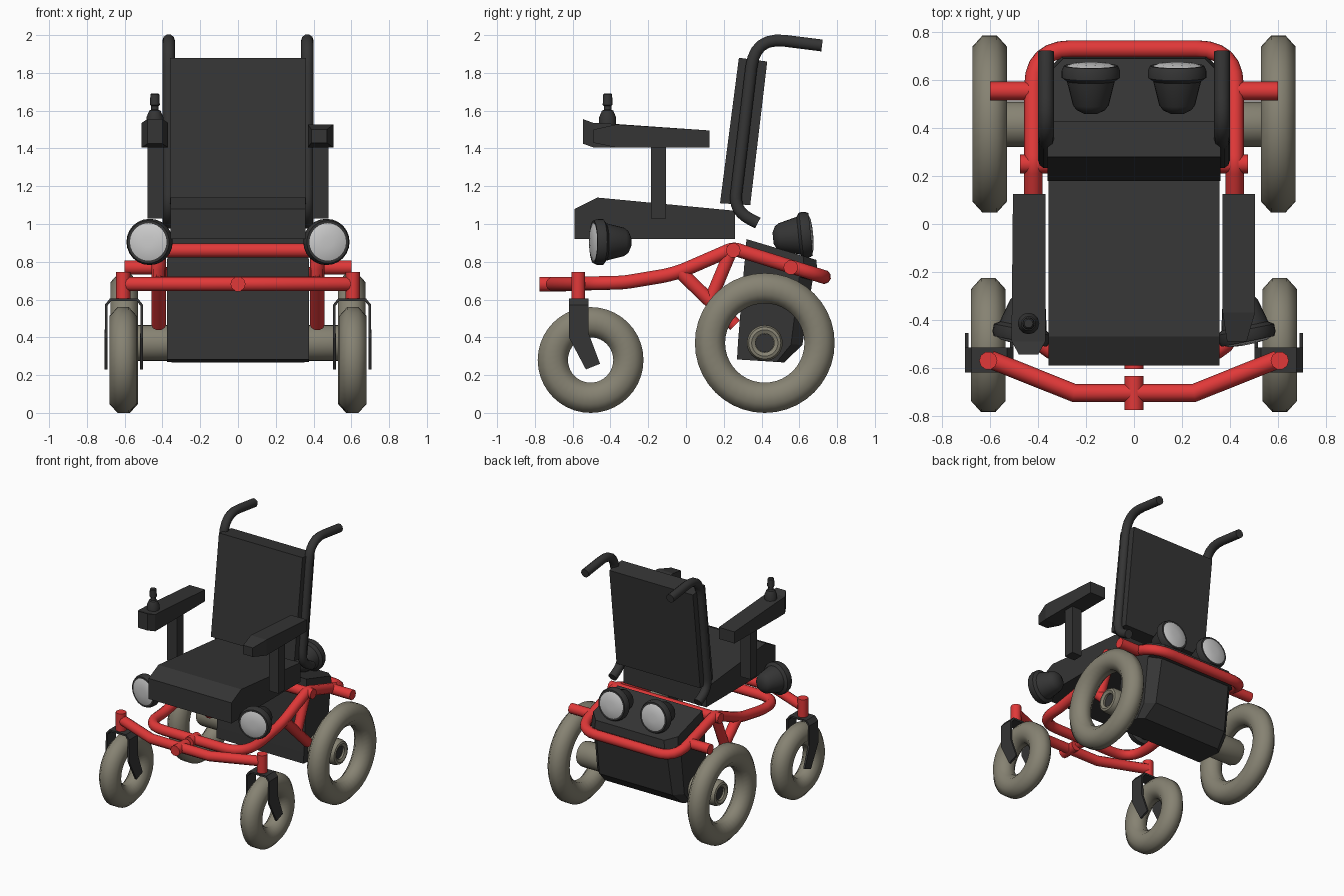
import bpy, bmesh, math
from math import pi, sin, cos
from mathutils import Vector, Matrix

if "Cube" in bpy.data.objects:
    bpy.data.objects.remove(bpy.data.objects["Cube"])


def material(name, c):
    m = bpy.data.materials.new(name)
    m.diffuse_color = (*c, 1)
    m.use_nodes = True
    m.node_tree.nodes["Principled BSDF"].inputs["Base Color"].default_value = m.diffuse_color
    return m


BLACK = material("black", (0.035, 0.035, 0.035))
RED = material("red", (0.75, 0.04, 0.04))
RUBBER = material("rubber", (0.24, 0.225, 0.17))
LENS = material("lens", (0.55, 0.55, 0.55))


def loft(name, rings, mat, smooth=None, closed=False, caps=True, matrix=None):
    """Skin a list of equal-length closed rings."""
    bm = bmesh.new()
    vs = [[bm.verts.new(p) for p in r] for r in rings]
    n, k = len(rings), len(rings[0])
    for i in range(n if closed else n - 1):
        a, b = vs[i], vs[(i + 1) % n]
        for j in range(k):
            bm.faces.new((a[j], a[(j + 1) % k], b[(j + 1) % k], b[j]))
    if caps and not closed:
        bm.faces.new(vs[0])
        bm.faces.new(vs[-1])
    bmesh.ops.recalc_face_normals(bm, faces=bm.faces)
    me = bpy.data.meshes.new(name)
    bm.to_mesh(me)
    bm.free()
    if matrix:
        me.transform(matrix)
    ob = bpy.data.objects.new(name, me)
    bpy.context.collection.objects.link(ob)
    me.materials.append(mat)
    if smooth:
        bpy.ops.object.select_all(action='DESELECT')
        ob.select_set(True)
        bpy.context.view_layer.objects.active = ob
        bpy.ops.object.shade_smooth_by_angle(angle=math.radians(smooth))
    return ob


def lathe(name, prof, mat, matrix, seg=32, smooth=35, closed=False):
    """Spin (height, radius) points around local z."""
    rings = [[(r * cos(2 * pi * i / seg), r * sin(2 * pi * i / seg), t)
              for i in range(seg)] for t, r in prof]
    return loft(name, rings, mat, smooth, closed, True, matrix)


def prism(name, yz, x0, x1, mat):
    return loft(name, [[(x, y, z) for y, z in yz] for x in (x0, x1)], mat)


def bars(name, stations, mat):
    """Rectangles (y, x0, x1, z0, z1) lofted along y."""
    return loft(name, [[(a, y, c), (b, y, c), (b, y, d), (a, y, d)]
                       for y, a, b, c, d in stations], mat)


def tube(name, pts, r, mat, fillets=None, closed=False):
    """Round tube along a path with filleted corners."""
    pts = [Vector(p) for p in pts]
    n, path = len(pts), []
    for i, p in enumerate(pts):
        f = fillets[i] if fillets else 0
        if f == 0 or (not closed and i in (0, n - 1)):
            path.append(p)
            continue
        u = (pts[i - 1] - p).normalized() * f
        w = (pts[(i + 1) % n] - p).normalized() * f
        for s in range(7):
            t = s / 6
            path.append(p + u * (1 - t) ** 2 + w * t ** 2)
    cu = bpy.data.curves.new(name, 'CURVE')
    cu.dimensions = '3D'
    cu.bevel_depth, cu.bevel_resolution, cu.use_fill_caps = r, 3, True
    sp = cu.splines.new('POLY')
    sp.points.add(len(path) - 1)
    for q, p in zip(sp.points, path):
        q.co = (*p, 1)
    sp.use_cyclic_u = closed
    sp.use_smooth = True
    cu.materials.append(mat)
    ob = bpy.data.objects.new(name, cu)
    bpy.context.collection.objects.link(ob)
    return ob


def place(x, y, z, rot=None):
    return Matrix.Translation((x, y, z)) @ (rot or Matrix())


def tyre(name, x, y, z, R):
    prof = [(0.078 * cos(a), R - 0.08 + 0.0866 * sin(a))
            for a in [pi / 8 + i * pi / 4 for i in range(8)]]
    lathe(name, prof, RUBBER, place(x, y, z, Matrix.Rotation(pi / 2, 4, 'Y')), 40, 60, True)


def lamp(name, m):
    lathe(name, [(-0.2, 0.03), (-0.185, 0.06), (-0.165, 0.075), (-0.065, 0.1),
                 (-0.05, 0.122), (-0.02, 0.122), (0, 0.113)], BLACK, m, 24)
    lathe(name + "_lens", [(-0.005, 0.111), (0.008, 0.08), (0.013, 0.03)], LENS, m, 24)


# seat and backrest
prism("seat", [(-0.59, 0.92), (-0.59, 1.08), (-0.47, 1.14), (0.26, 1.07), (0.26, 0.92)],
      -0.357, 0.357, BLACK)
prism("backrest", [(0.28, 1.88), (0.43, 1.86), (0.34, 1.10), (0.18, 1.11)], -0.36, 0.36, BLACK)

# battery box: six-sided sections (front y, rear y, front z, rear z, half width, rear chamfer)
rings = []
for yf, yr, zf, zr, w, c in [(0.27, 0.52, 0.283, 0.267, 0.375, 0.04),
                             (0.275, 0.616, 0.37, 0.36, 0.375, 0.06),
                             (0.31, 0.67, 0.80, 0.70, 0.375, 0.07),
                             (0.312, 0.70, 0.81, 0.70, 0.375, 0.07),
                             (0.32, 0.69, 0.92, 0.81, 0.365, 0.07)]:
    k = (zr - zf) / (yr - yf)
    rings.append([(x, y, zf + k * (y - yf)) for x, y in
                  [(-w, yf), (w, yf), (w, yr - c), (w - c, yr), (c - w, yr), (-w, yr - c)]])
loft("battery_box", rings, BLACK)

# frame loop with bumper, crossbar and centre clamps
half = [(0.42, -0.545, 0.685), (0.42, -0.33, 0.69), (0.42, -0.06, 0.735),
        (0.42, 0.25, 0.87), (0.42, 0.73, 0.72)]
loop = half + [(-x, y, z) for x, y, z in reversed(half)]
fl = [0.17, 0.04, 0.08, 0.03, 0.16]
tube("frame_loop", loop, 0.038, RED, fl + fl[::-1], True)
tube("front_bumper", [(-0.6, -0.565, 0.682), (-0.25, -0.705, 0.682), (0.25, -0.705, 0.682),
                      (0.6, -0.565, 0.682)], 0.038, RED)
tube("crossbar", [(-0.475, 0.25, 0.86), (0.475, 0.25, 0.86)], 0.039, RED)
tube("bumper_clamp", [(0, -0.775, 0.682), (0, -0.635, 0.682)], 0.04, RED)
tube("loop_clamp", [(0, -0.605, 0.685), (0, -0.5, 0.685)], 0.04, RED)

for s, side in ((-1, "left"), (1, "right")):
    # frame braces and axle stub
    tube(side + "_long_brace", [(s * 0.42, -0.03, 0.745), (s * 0.42, 0.26, 0.465)], 0.038, RED)
    tube(side + "_short_brace", [(s * 0.42, 0.235, 0.85), (s * 0.42, 0.13, 0.60)], 0.036, RED)
    tube(side + "_rear_stub", [(s * 0.42, 0.555, 0.77), (s * 0.6, 0.555, 0.77)], 0.039, RED)
    # wheels
    tyre(side + "_front_tyre", s * 0.608, -0.505, 0.28, 0.28)
    tyre(side + "_rear_tyre", s * 0.602, 0.417, 0.37, 0.37)
    out = Matrix.Rotation(s * pi / 2, 4, 'Y')
    lathe(side + "_hub", [(0.37, 0.095), (0.57, 0.095), (0.595, 0.085), (0.6, 0.07),
                          (0.59, 0.05), (0.55, 0.05)], RUBBER, place(0, 0.417, 0.37, out), 24)
    lathe(side + "_hub_core", [(0.37, 0.049), (0.575, 0.049)], BLACK,
          place(0, 0.417, 0.37, out), 24)
    # caster stem and fork
    tube(side + "_caster_stem", [(s * 0.608, -0.57, 0.6), (s * 0.608, -0.57, 0.745)], 0.038, RED)
    arm = [(0.094, -0.53, 0.23, -0.455, 0.26), (0.094, -0.62, 0.40, -0.515, 0.42),
           (0.094, -0.62, 0.57, -0.515, 0.57), (0.07, -0.62, 0.6, -0.515, 0.6)]
    arm += [(-a[0], *a[1:]) for a in reversed(arm)]
    bm = bmesh.new()
    rows = [(bm.verts.new((s * 0.604 + x, a, b)), bm.verts.new((s * 0.604 + x, c, d)))
            for x, a, b, c, d in arm]
    for p, q in zip(rows, rows[1:]):
        bm.faces.new((p[0], p[1], q[1], q[0]))
    me = bpy.data.meshes.new(side + "_fork")
    bm.to_mesh(me)
    bm.free()
    me.materials.append(BLACK)
    fork = bpy.data.objects.new(side + "_fork", me)
    bpy.context.collection.objects.link(fork)
    sol = fork.modifiers.new("thickness", 'SOLIDIFY')
    sol.thickness, sol.offset = 0.015, 0
    # push handle pole
    x = s * 0.367
    tube(side + "_handle_pole", [(x, 0.38, 1.005), (x, 0.255, 1.07), (x, 0.365, 1.99),
                                 (x, 0.72, 1.945)], 0.033, BLACK, [0, 0.09, 0.16, 0])
    # arm post
    prism(side + "_arm_post", [(-0.185, 1.03), (-0.105, 1.03), (-0.105, 1.42), (-0.185, 1.42)],
          s * 0.395, s * 0.48, BLACK)
    # lamps
    lamp(side + "_headlight", place(s * 0.475, -0.49, 0.905,
         Matrix.Rotation(s * 0.2, 4, 'Z') @ Matrix.Rotation(pi / 2, 4, 'X')))
    lamp(side + "_rear_lamp", place(s * 0.18, 0.66, 0.945, Matrix.Rotation(-pi / 2 + 0.1, 4, 'X')))

# armrests and joystick
bars("right_armrest", [(0.125, 0.37, 0.505, 1.405, 1.495), (-0.37, 0.37, 0.505, 1.405, 1.527),
                       (-0.49, 0.388, 0.47, 1.43, 1.50)], BLACK)
bars("left_armrest", [(0.125, -0.505, -0.37, 1.405, 1.495), (-0.38, -0.51, -0.37, 1.405, 1.53),
                      (-0.49, -0.51, -0.37, 1.405, 1.535), (-0.545, -0.48, -0.4, 1.425, 1.555)],
     BLACK)
lathe("joystick", [(1.52, 0.045), (1.565, 0.045), (1.6, 0.03), (1.605, 0.02), (1.625, 0.02),
                   (1.63, 0.026), (1.685, 0.024), (1.692, 0.018)], BLACK,
      place(-0.44, -0.415, 0), 12)
